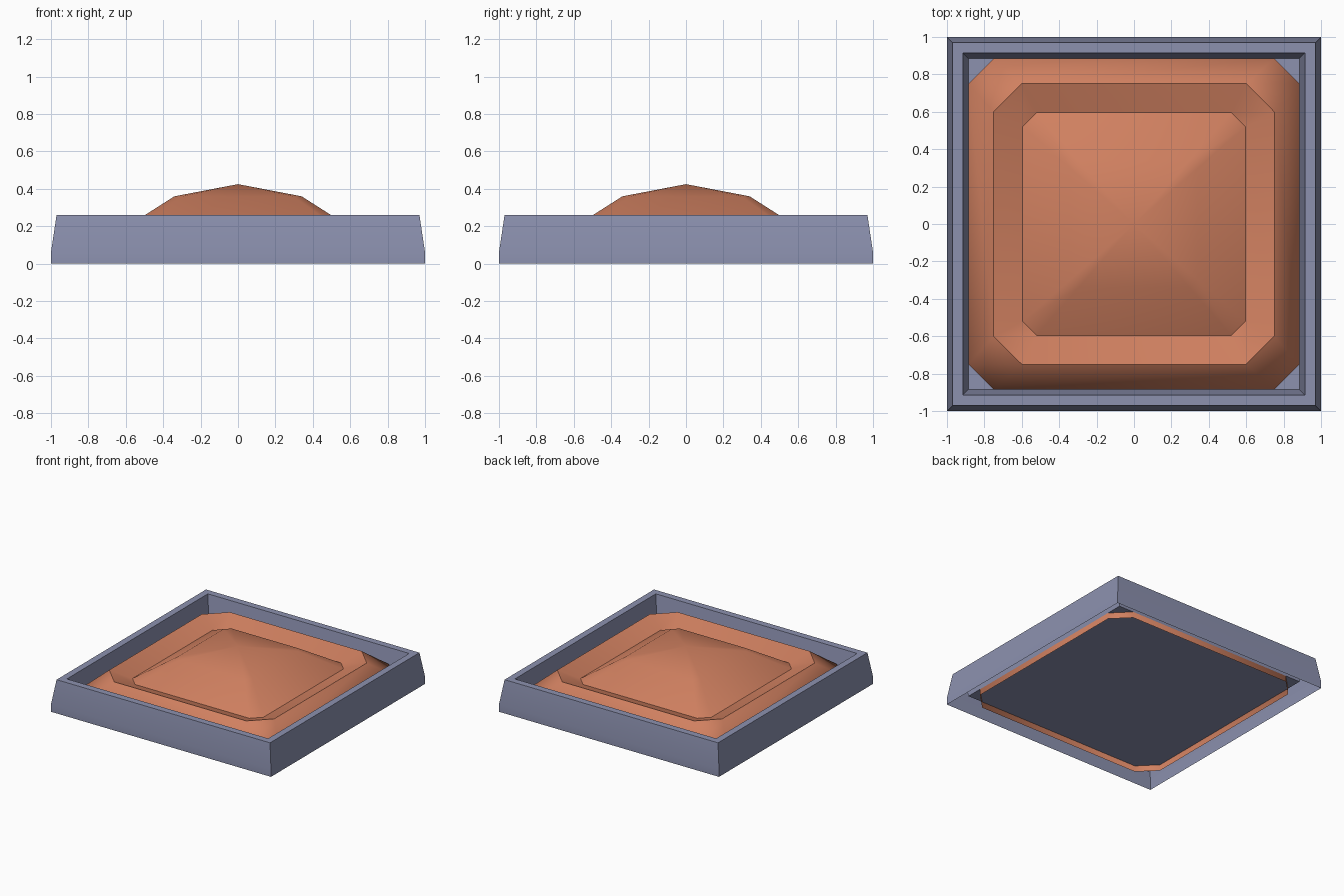
import bpy, bmesh

if "Cube" in bpy.data.objects:
    bpy.data.objects.remove(bpy.data.objects["Cube"])


def material(name, rgb):
    m = bpy.data.materials.new(name)
    m.diffuse_color = (*rgb, 1)
    m.use_nodes = True
    m.node_tree.nodes["Principled BSDF"].inputs["Base Color"].default_value = m.diffuse_color
    return m


slate = material("slate blue", (0.262, 0.283, 0.429))
clay = material("clay orange", (0.631, 0.216, 0.117))


def outline(r, c):
    """Square of half-width r with corners cut by c, counter-clockwise."""
    if c == 0:
        return [(r, -r), (r, r), (-r, r), (-r, -r)]
    k = r - c
    return [(r, -k), (r, k), (k, r), (-k, r), (-r, k), (-r, -k), (-k, -r), (k, -r)]


def loft(name, profile, mat, sharp_rings, sharp_corners, peak=None):
    """Stack outlines (half-width, corner cut, z), then close with a face or a peak."""
    bm = bmesh.new()
    rings = [[bm.verts.new((x, y, z)) for x, y in outline(r, c)] for r, c, z in profile]
    n = len(rings[0])
    for a, b in zip(rings, rings[1:]):
        for i in range(n):
            j = (i + 1) % n
            bm.faces.new((a[i], a[j], b[j], b[i]))
    last = rings[-1]
    if peak is None:
        bm.faces.new(last)
    else:
        tip = bm.verts.new((0, 0, peak))
        for i in range(n):
            bm.faces.new((last[i], last[(i + 1) % n], tip))
    for f in bm.faces:
        f.smooth = True
    for k in sharp_rings:
        for i in range(n):
            bm.edges.get((rings[k][i], rings[k][(i + 1) % n])).smooth = False
    if sharp_corners:
        for a, b in zip(rings, rings[1:]):
            for i in range(n):
                bm.edges.get((a[i], b[i])).smooth = False
    me = bpy.data.meshes.new(name)
    bm.to_mesh(me)
    bm.free()
    me.materials.append(mat)
    ob = bpy.data.objects.new(name, me)
    bpy.context.collection.objects.link(ob)
    return ob


# Hollow square tray: outer wall, rim, inner wall and raised floor
loft("tray_frame",
     [(1, 0, 0), (1, 0, 0.06), (0.97, 0, 0.26), (0.915, 0, 0.26), (0.885, 0, 0.065)],
     slate, (2, 3, 4), True)

# Cushion-like panel: rounded side, ridge, trough, then shallow dome
loft("domed_panel",
     [(0.885, 0.135, 0.015), (0.885, 0.135, 0.14), (0.75, 0.15, 0.257),
      (0.595, 0.075, 0.198), (0.34, 0.043, 0.36)],
     clay, (2, 3), False, peak=0.425)
